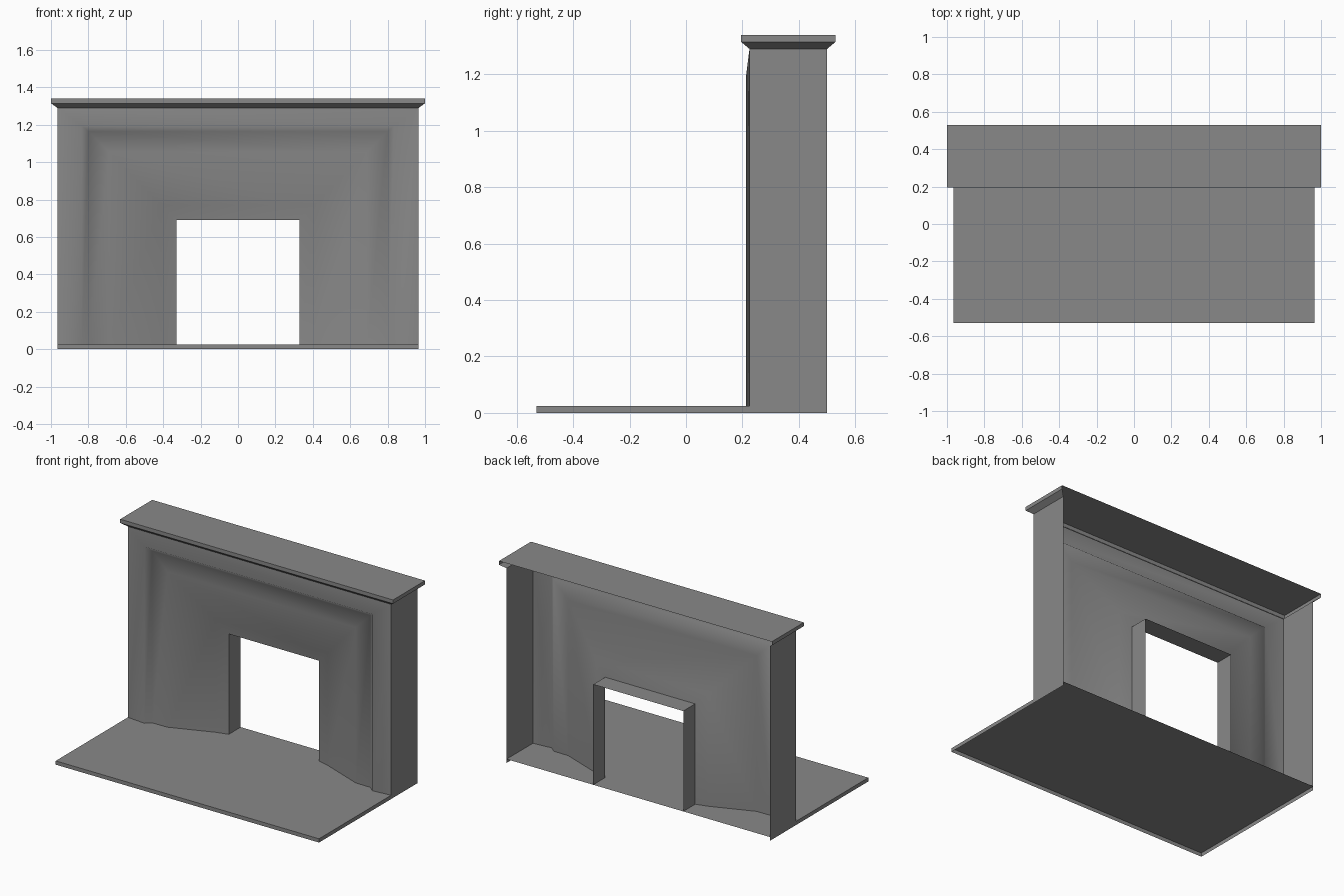
import bpy, bmesh, math

cube = bpy.data.objects.get("Cube")
if cube:
    bpy.data.objects.remove(cube)

stone = bpy.data.materials.new("grey_stone")
stone.use_nodes = True
GREY = (0.25, 0.25, 0.25, 1)
stone.diffuse_color = GREY
stone.node_tree.nodes["Principled BSDF"].inputs["Base Color"].default_value = GREY

FLOOR, WALL_TOP, SIDE, FRONT, BACK = 0.025, 1.29, 0.965, 0.225, 0.5


def loft(name, rings, cap=False):
    """Skin open strips of points; cap closes the first strip with a face."""
    bm = bmesh.new()
    strips = [[bm.verts.new(p) for p in ring] for ring in rings]
    for a, b in zip(strips, strips[1:]):
        for i in range(len(a) - 1):
            bm.faces.new((a[i], b[i], b[i + 1], a[i + 1]))
    if cap:
        bm.faces.new(strips[0])
    mesh = bpy.data.meshes.new(name)
    bm.to_mesh(mesh)
    bm.free()
    mesh.materials.append(stone)
    obj = bpy.data.objects.new(name, mesh)
    bpy.context.collection.objects.link(obj)
    return obj


def tray(half_x, front, back, z):
    """Level strip round the left, front and right of a slab."""
    return [(-half_x, back, z), (-half_x, front, z),
            (half_x, front, z), (half_x, back, z)]


def arch(half_x, top, y):
    """Upright doorway-shaped strip standing on the hearth."""
    return [(-half_x, y, FLOOR), (-half_x, y, top),
            (half_x, y, top), (half_x, y, FLOOR)]


# Hearth and mantel are shells, open below and at the back
loft("hearth", [tray(SIDE, -0.53, BACK, z) for z in (FLOOR, 0)], cap=True)
loft("mantel", [tray(1.0, 0.195, 0.53, 1.34),
                tray(1.0, 0.195, 0.53, 1.315),
                tray(SIDE, FRONT, BACK, WALL_TOP)], cap=True)

# Surround: raised frame, bevelled step, flat band, splay down to the opening
surround = loft("surround", [arch(*s) for s in (
    (SIDE, WALL_TOP, FRONT), (0.835, 1.195, 0.213),
    (0.80, 1.165, 0.245), (0.69, 1.055, 0.247),
    (0.41, 0.77, 0.354), (0.33, 0.69, 0.375))])
bpy.ops.object.select_all(action="DESELECT")
surround.select_set(True)
bpy.context.view_layer.objects.active = surround
bpy.ops.object.shade_smooth_by_angle(angle=math.radians(60))

# Keep the level edges of the bevelled step crisp
mesh = surround.data
for edge in mesh.edges:
    a, b = (mesh.vertices[i].co for i in edge.vertices)
    if abs(a.z - b.z) < 0.001 and 1.1 < a.z < 1.25:
        edge.use_edge_sharp = True

# Lining of the fire opening
loft("opening_lining", [arch(0.33, 0.69, 0.375), arch(0.33, 0.69, BACK)])

# Side walls
for name, x in (("left_side", SIDE), ("right_side", -SIDE)):
    edges = [[(x, y, 0), (x, y, WALL_TOP)] for y in (FRONT, BACK)]
    loft(name, edges if x < 0 else edges[::-1])
